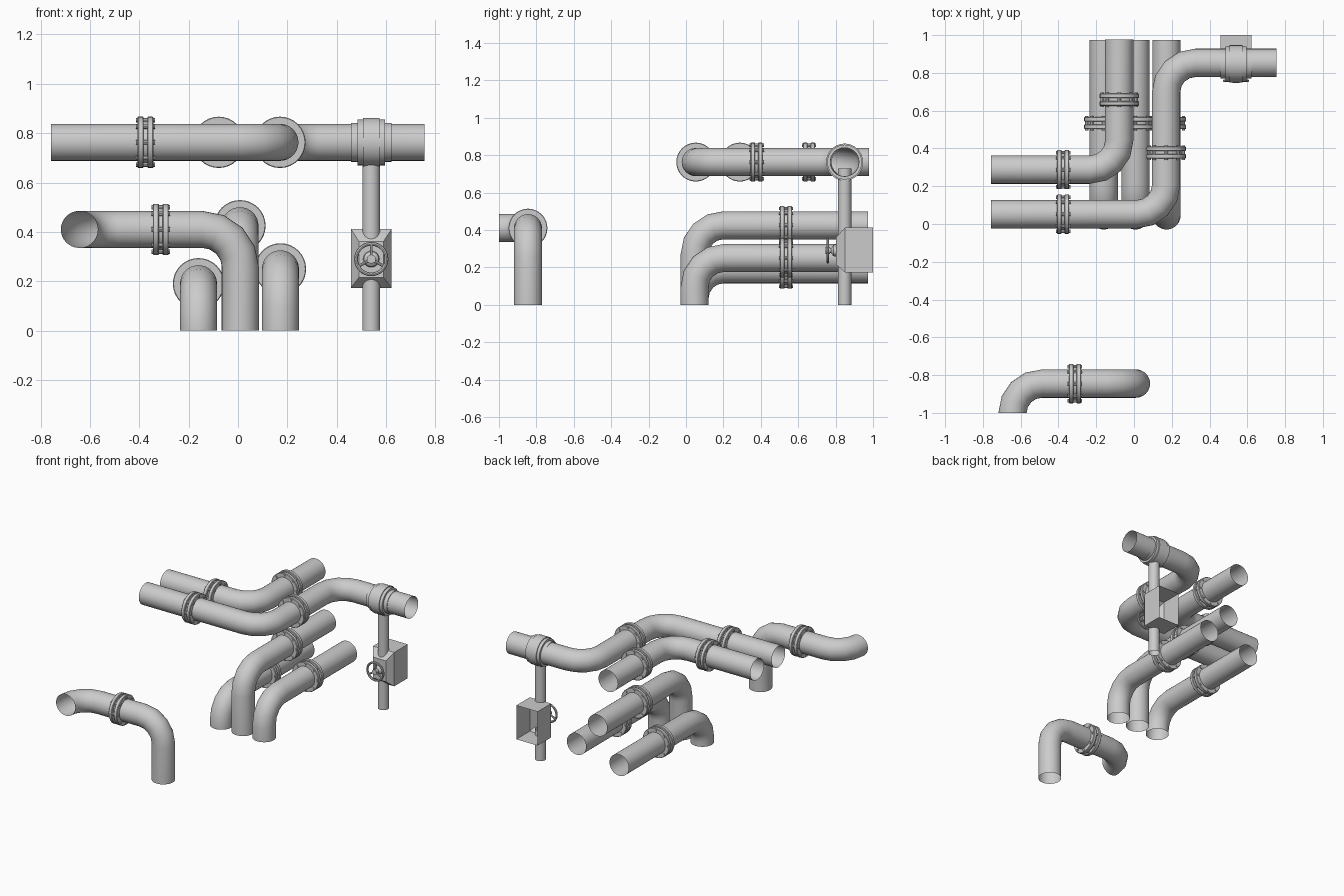
import bpy, bmesh
from math import pi, cos, sin, radians
from mathutils import Vector, Matrix

if "Cube" in bpy.data.objects:
    bpy.data.objects.remove(bpy.data.objects["Cube"])

R, BEND, SIDES = 0.075, 0.155, 32
X, Y, Z = Vector((1, 0, 0)), Vector((0, 1, 0)), Vector((0, 0, 1))


def finish(name, bm, closed=True):
    if closed:
        bmesh.ops.recalc_face_normals(bm, faces=bm.faces[:])
    me = bpy.data.meshes.new(name)
    bm.to_mesh(me)
    bm.free()
    ob = bpy.data.objects.new(name, me)
    bpy.context.collection.objects.link(ob)
    bpy.ops.object.select_all(action='DESELECT')
    ob.select_set(True)
    bpy.context.view_layer.objects.active = ob
    bpy.ops.object.shade_smooth_by_angle(angle=radians(35))
    return ob


def bridge(bm, rings):
    for a, b in zip(rings, rings[1:]):
        n = len(a)
        for i in range(n):
            j = (i + 1) % n
            bm.faces.new((a[i], a[j], b[j], b[i]))


def pipe(name, corners, r=R, sides=SIDES, steps=4):
    """Open tube along corner points, with a faceted round elbow at each corner."""
    pts = [Vector(p) for p in corners]
    path = [(pts[0], (pts[1] - pts[0]).normalized())]
    for a, b, c in zip(pts, pts[1:], pts[2:]):
        d0, d1 = (b - a).normalized(), (c - b).normalized()
        centre = b - d0 * BEND + d1 * BEND
        for k in range(steps + 1):
            t = pi / 2 * k / steps
            path.append((centre - d1 * BEND * cos(t) + d0 * BEND * sin(t),
                         d0 * cos(t) + d1 * sin(t)))
    if (path[-1][0] - pts[-1]).length > 1e-4:
        path.append((pts[-1], (pts[-1] - pts[-2]).normalized()))
    bm = bmesh.new()
    rings, prev = [], path[0][1]
    u = prev.orthogonal().normalized()
    for p, d in path:
        u = prev.rotation_difference(d) @ u
        v, prev = d.cross(u), d
        rings.append([bm.verts.new(p + r * (u * cos(2 * pi * i / sides) + v * sin(2 * pi * i / sides)))
                      for i in range(sides)])
    bridge(bm, rings)
    return finish(name, bm)


def frame(pos, axis):
    return Matrix.Translation(pos) @ Z.rotation_difference(axis).to_matrix().to_4x4()


def lathe(bm, profile, m, sides=SIDES):
    """Revolve (along, radius) points around the local z of matrix m."""
    rings = [[bm.verts.new(m @ Vector((r * cos(2 * pi * i / sides), r * sin(2 * pi * i / sides), t)))
              for i in range(sides)] for t, r in profile]
    bridge(bm, rings)
    return rings


def rod(bm, m, r, length, sides=8):
    bmesh.ops.create_cone(bm, cap_ends=True, segments=sides, radius1=r, radius2=r,
                          depth=length, matrix=m)


def flange(name, pos, axis):
    """Bolted pair of discs with a gap between."""
    bm = bmesh.new()
    m = frame(Vector(pos), axis)
    half = [(-.032, R - .001), (-.032, .101), (-.029, .104), (-.011, .104), (-.008, .101), (-.008, .085)]
    lathe(bm, half + [(-t, r) for t, r in reversed(half)], m)
    for k in range(8):
        a = 2 * pi * k / 8
        rod(bm, m @ Matrix.Translation((.09 * cos(a), .09 * sin(a), 0)), .009, .076)
    return finish(name, bm)


# Overhead pipes
H = 0.763
pipe("overhead_pipe_long", [(-.757, .052, H), (.17, .052, H), (.17, .853, H), (.755, .853, H)])
pipe("overhead_pipe_short", [(-.757, .288, H), (-.078, .288, H), (-.078, .978, H)])
flange("overhead_flange_1", (-.375, .052, H), X)
flange("overhead_flange_2", (-.375, .288, H), X)
flange("overhead_flange_3", (.17, .378, H), Y)
flange("overhead_flange_4", (-.078, .658, H), Y)

# Three pipes rising from the floor and running back
for n, (x, z) in enumerate([(-.16, .19), (.008, .425), (.172, .25)], 1):
    pipe(f"floor_pipe_{n}", [(x, .046, 0), (x, .046, z), (x, .973, z)])
    flange(f"floor_flange_{n}", (x, .534, z), Y)

# Separate pipe at the front
pipe("front_pipe", [(.01, -.845, 0), (.01, -.845, .41), (-.643, -.845, .41), (-.643, -1, .41)])
flange("front_flange", (-.313, -.845, .41), X)

# Collar joining the overhead pipe to its drop pipe
VX, VY = .54, .848
bm = bmesh.new()
side = [(-.082, R), (-.082, .079), (-.055, .079), (-.055, .093), (-.034, .093), (-.034, .099)]
lathe(bm, side + [(-t, r) for t, r in reversed(side)], frame(Vector((VX, VY, H)), X))
finish("tee_collar", bm)
pipe("drop_pipe_upper", [(VX, VY, .37), (VX, VY, .73)], r=.036, sides=24)
pipe("drop_pipe_lower", [(VX, VY, 0), (VX, VY, .215)], r=.036, sides=24)

# Valve box, tapered at the front and open at the back
bm = bmesh.new()
rings = []
for y, hx, z0, z1 in [(1, .083, .173, .412), (.85, .083, .173, .412), (.803, .05, .215, .362)]:
    rings.append([bm.verts.new((VX + sx * hx, y, z))
                  for sx, z in ((-1, z0), (1, z0), (1, z1), (-1, z1))])
bridge(bm, rings)
bm.faces.new(rings[-1])
finish("valve_box", bm)

# Handwheel with stem, hub and three spokes
bm = bmesh.new()
m = frame(Vector((VX, .758, .29)), -Y)
lathe(bm, [(.0075 * sin(a), .062 + .0075 * cos(a)) for a in [2 * pi * k / 8 for k in range(9)]], m)
bmesh.ops.remove_doubles(bm, verts=bm.verts[:], dist=1e-5)
for k in range(3):
    a = pi / 2 + 2 * pi * k / 3
    d = Vector((cos(a), 0, sin(a)))
    rod(bm, frame(Vector((VX, .758, .29)) + d * .035, d), .006, .055)
rod(bm, m, .018, .022, 16)
finish("handwheel", bm)
bm = bmesh.new()
lathe(bm, [(-.05, .034), (-.03, .03), (-.018, .013), (0, .013)], m, 20)
finish("handwheel_stem", bm)
